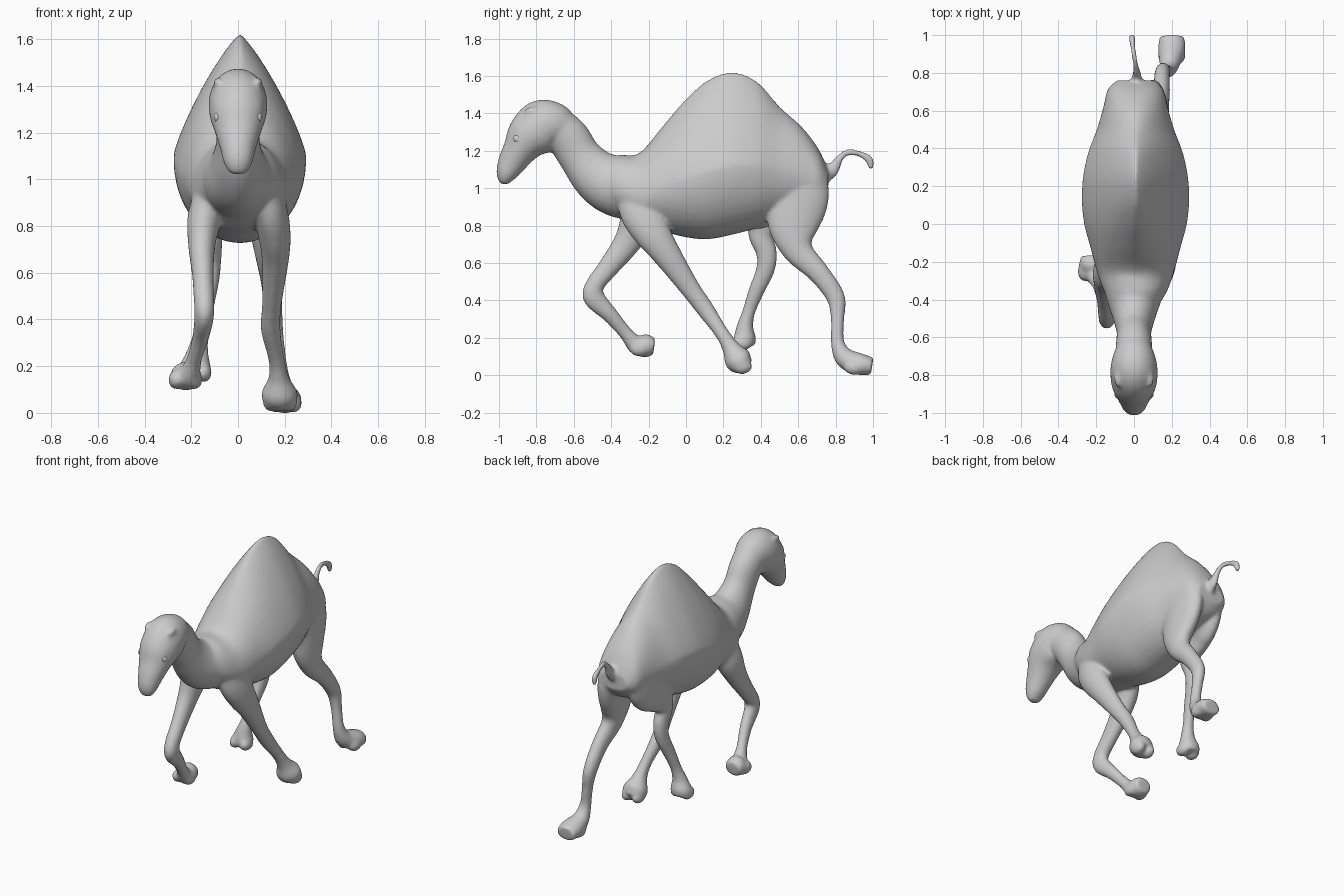
import bpy, bmesh
from math import cos, sin, pi, copysign
from mathutils import Vector, Matrix

skin = bmesh.new()
SIDES = 40


def smooth_rows(rows, steps=5):
    """Catmull-Rom interpolation through rows of station values."""
    out = []
    for i in range(len(rows) - 1):
        a, b, c, d = (rows[max(i - 1, 0)], rows[i], rows[i + 1],
                      rows[min(i + 2, len(rows) - 1)])
        for s in range(steps):
            t = s / steps
            out.append([0.5 * (2 * q + (r - p) * t + (2 * p - 5 * q + 4 * r - u) * t * t
                               + (3 * q - p - 3 * r + u) * t ** 3)
                        for p, q, r, u in zip(a, b, c, d)])
    out.append(list(rows[-1]))
    return out


def ring(center, up_dir, w, up, down, n=2.0):
    """Super-ellipse section: upper half uses exponent n, lower half is round."""
    verts = []
    for k in range(SIDES):
        a = 2 * pi * k / SIDES
        e = 2 / n if sin(a) > 0 else 1.0
        x = copysign(abs(cos(a)) ** e, cos(a)) * w
        h = copysign(abs(sin(a)) ** e, sin(a)) * (up if sin(a) > 0 else down)
        verts.append(skin.verts.new(center + Vector((x, 0, 0)) + up_dir * h))
    return verts


def loft(rings):
    for r0, r1 in zip(rings, rings[1:]):
        for k in range(SIDES):
            j = (k + 1) % SIDES
            skin.faces.new((r0[k], r0[j], r1[j], r1[k]))
    skin.faces.new(rings[0][::-1])
    skin.faces.new(rings[-1])


def tube(stations):
    """Limb through stations (x, y, z, depth radius, half width)."""
    rows = smooth_rows(stations)
    rings = []
    for i, (x, y, z, r, w) in enumerate(rows):
        p, q = rows[max(i - 1, 0)], rows[min(i + 1, len(rows) - 1)]
        normal = Vector((0, p[2] - q[2], q[1] - p[1])).normalized()
        rings.append(ring(Vector((x, y, z)), normal, w, r, r))
    loft(rings)


def blob(bm, pos, size):
    bmesh.ops.create_uvsphere(bm, u_segments=16, v_segments=10, radius=1,
                              matrix=Matrix.Translation(pos) @ Matrix.Diagonal((*size, 1)))


def make_object(name, bm):
    bmesh.ops.recalc_face_normals(bm, faces=bm.faces)
    mesh = bpy.data.meshes.new(name)
    bm.to_mesh(mesh)
    bm.free()
    obj = bpy.data.objects.new(name, mesh)
    bpy.context.collection.objects.link(obj)
    return obj


# Torso with hump: y, top, bottom, half width, upper exponent
torso = [(-.46, 1.15, .95, .10, 2), (-.36, 1.18, .86, .165, 2), (-.25, 1.19, .80, .205, 2),
         (-.12, 1.34, .77, .24, 1.65), (0, 1.48, .74, .272, 1.38), (.12, 1.585, .73, .284, 1.24),
         (.25, 1.625, .755, .278, 1.2), (.38, 1.575, .79, .25, 1.24), (.5, 1.44, .84, .205, 1.45),
         (.62, 1.33, .88, .17, 1.8), (.71, 1.21, .92, .148, 2), (.76, 1.1, .98, .1, 2)]
sections = []
for y, top, bot, w, n in smooth_rows(torso):
    mid = bot + .42 * (top - bot)
    sections.append(ring(Vector((.008, y, mid)), Vector((0, 0, 1)), w, top - mid, mid - bot, n))
loft(sections)

# Neck
tube([(0, -.24, 1.0, .18, .17), (0, -.38, 1.02, .165, .15), (0, -.48, 1.075, .14, .115),
      (0, -.565, 1.17, .115, .092), (0, -.63, 1.27, .115, .095), (0, -.71, 1.34, .11, .1)])
# Head and muzzle
tube([(0, -.64, 1.31, .09, .085), (0, -.7, 1.335, .125, .112), (0, -.77, 1.33, .145, .125),
      (0, -.84, 1.275, .125, .12), (0, -.89, 1.205, .092, .098), (0, -.933, 1.135, .075, .076),
      (0, -.957, 1.085, .06, .064), (0, -.966, 1.05, .042, .05), (0, -.965, 1.025, .022, .03)])
# Right front leg, planted and trailing
tube([(.1, -.28, 1.02, .1, .07), (.135, -.24, .88, .115, .075), (.155, -.185, .77, .1, .07),
      (.16, -.11, .66, .078, .058), (.145, .02, .47, .054, .042), (.14, .1, .36, .048, .042),
      (.165, .19, .23, .038, .035), (.175, .24, .15, .048, .045), (.178, .28, .085, .074, .078),
      (.18, .325, .045, .045, .065)])
# Left front leg, lifted and folded
tube([(-.1, -.22, 1.0, .1, .07), (-.14, -.25, .85, .1, .075), (-.155, -.31, .72, .075, .058),
      (-.15, -.41, .585, .057, .046), (-.145, -.49, .48, .05, .044), (-.145, -.49, .415, .058, .042),
      (-.16, -.405, .325, .043, .036), (-.19, -.32, .225, .037, .034), (-.215, -.265, .165, .052, .055),
      (-.225, -.21, .16, .062, .065), (-.225, -.17, .155, .045, .055)])
# Right hind leg, stretched back
tube([(.085, .58, 1.15, .14, .07), (.1, .6, .97, .165, .075), (.115, .575, .8, .138, .068),
      (.13, .6, .67, .082, .055), (.145, .71, .55, .058, .045), (.15, .8, .42, .05, .04),
      (.165, .81, .3, .036, .034), (.18, .81, .18, .036, .036), (.19, .85, .095, .055, .055),
      (.2, .93, .062, .058, .072), (.2, .995, .05, .048, .065)])
# Left hind leg, swinging forward
tube([(-.075, .6, 1.13, .14, .07), (-.09, .55, .98, .17, .075), (-.11, .455, .87, .135, .065),
      (-.115, .4, .76, .07, .05), (-.115, .43, .66, .056, .044), (-.12, .425, .57, .05, .04),
      (-.14, .375, .45, .042, .036), (-.16, .335, .34, .035, .034), (-.175, .315, .26, .045, .048),
      (-.185, .315, .2, .06, .068), (-.185, .32, .155, .05, .06)])
# Tail with tuft
tube([(.01, .71, 1.06, .05, .04), (.015, .78, 1.1, .038, .025), (.012, .82, 1.16, .022, .017),
      (.005, .865, 1.195, .018, .014), (-.005, .93, 1.185, .018, .014), (-.01, .98, 1.155, .023, .018),
      (-.012, .988, 1.105, .014, .014)])
# Paired toes on each foot
for x, y, z in [(.18, .3, .05), (-.225, -.25, .145), (.2, .9, .045), (-.185, .3, .175)]:
    for side in (-1, 1):
        blob(skin, (x + side * .038, y, z), (.036, .055, .042))
# Brows and ears folded back against the skull
for side in (-1, 1):
    blob(skin, (side * .08, -.875, 1.315), (.026, .04, .028))
    blob(skin, (side * .085, -.82, 1.415), (.02, .045, .024))
# Belly sheath
blob(skin, (0, .38, .83), (.05, .09, .045))

body = make_object("camel_body", skin)
# Fuse all the parts into one continuous skin
remesh = body.modifiers.new("fuse", 'REMESH')
remesh.mode = 'VOXEL'
remesh.voxel_size = .01
blend = body.modifiers.new("blend", 'SMOOTH')
blend.factor = .5
blend.iterations = 10
reduce = body.modifiers.new("reduce", 'DECIMATE')
reduce.ratio = .3
bpy.context.view_layer.objects.active = body
body.select_set(True)
for name in ("fuse", "blend", "reduce"):
    bpy.ops.object.modifier_apply(modifier=name)
# Stand on the ground
body.data.transform(Matrix.Translation((0, 0, -min(v.co.z for v in body.data.vertices))))

# Eyes
for side, label in ((-1, "left"), (1, "right")):
    bm = bmesh.new()
    blob(bm, (side * .088, -.9, 1.265), (.016, .024, .022))
    eye = make_object("eye_" + label, bm)
    eye.select_set(True)
bpy.ops.object.shade_smooth_by_angle(angle=pi / 4)
